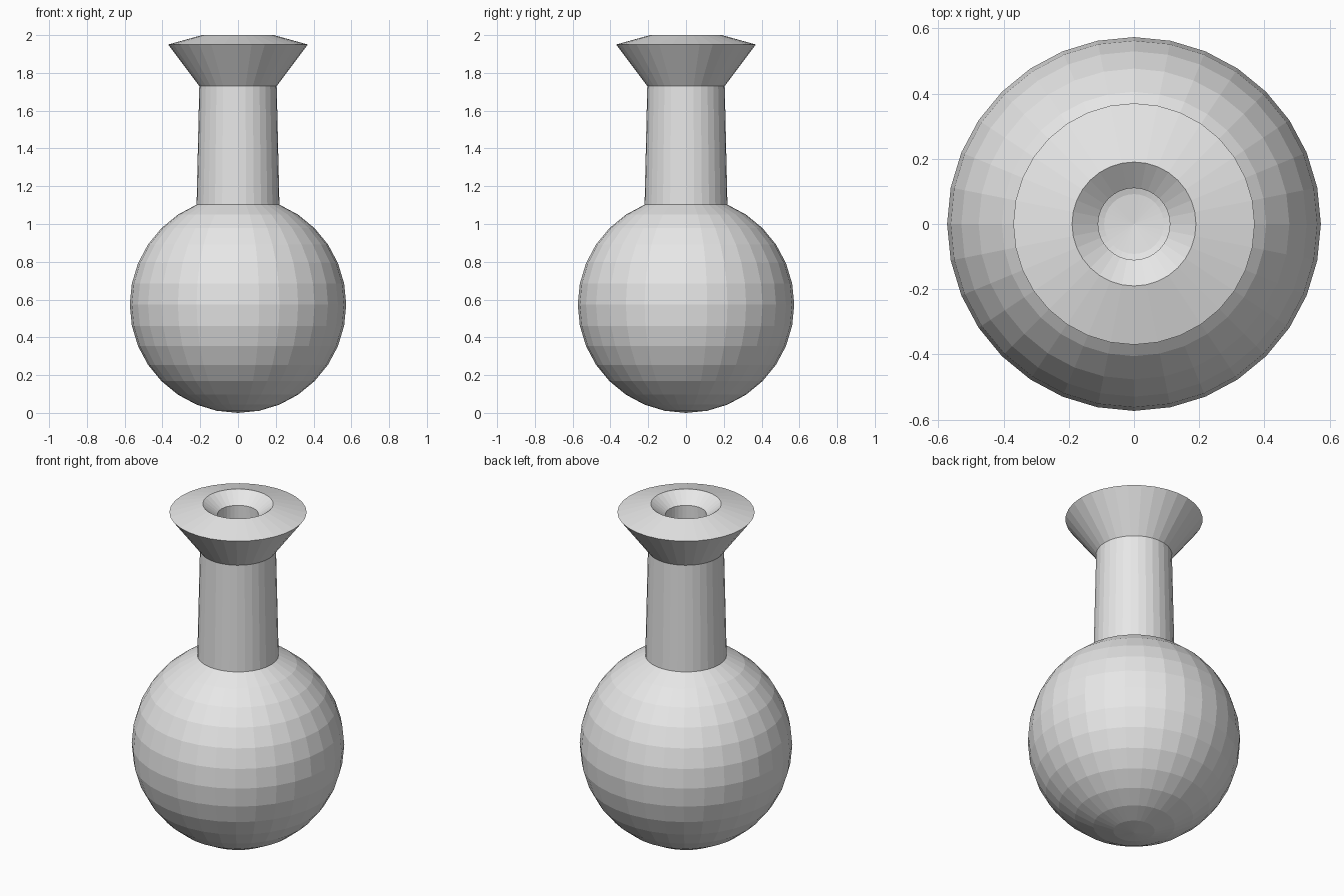
import bpy
import bmesh
from math import cos, sin, pi, radians

cube = bpy.data.objects.get("Cube")
if cube:
    bpy.data.objects.remove(cube, do_unlink=True)

SEGMENTS = 32
RINGS = 16
CENTRE = 0.573


def material(name, colour):
    mat = bpy.data.materials.new(name)
    mat.use_nodes = True
    mat.diffuse_color = colour
    mat.node_tree.nodes["Principled BSDF"].inputs["Base Color"].default_value = colour
    return mat


def bowl(radius):
    """Half-circle profile from the bottom pole up to the neck opening."""
    angles = [pi * i / RINGS for i in range(RINGS - 1)]
    return [(radius * sin(a), CENTRE - radius * cos(a)) for a in angles]


def lathe(name, profile, mat):
    """Turn a (radius, height) profile around the z axis."""
    bm = bmesh.new()
    verts = [bm.verts.new((r, 0, z)) for r, z in profile]
    edges = [bm.edges.new(pair) for pair in zip(verts, verts[1:])]
    bmesh.ops.spin(bm, geom=verts + edges, cent=(0, 0, 0), axis=(0, 0, 1),
                   angle=radians(360), steps=SEGMENTS, use_duplicate=False)
    bmesh.ops.remove_doubles(bm, verts=bm.verts, dist=0.0005)
    bmesh.ops.recalc_face_normals(bm, faces=bm.faces)
    mesh = bpy.data.meshes.new(name)
    bm.to_mesh(mesh)
    bm.free()
    mesh.materials.append(mat)
    obj = bpy.data.objects.new(name, mesh)
    bpy.context.collection.objects.link(obj)
    return obj


# Outer wall: round body, slim neck, flared mouth
outer = bowl(0.573) + [(0.205, 1.73), (0.37, 1.95)]

# Inner wall: sloping rim, funnel, throat, hollow body
inner = [(0.19, 2.0), (0.11, 1.94), (0.12, 1.06)] + bowl(0.47)[-2::-1]

lathe("vase", outer + inner, material("plain grey", (0.8, 0.8, 0.8, 1)))
